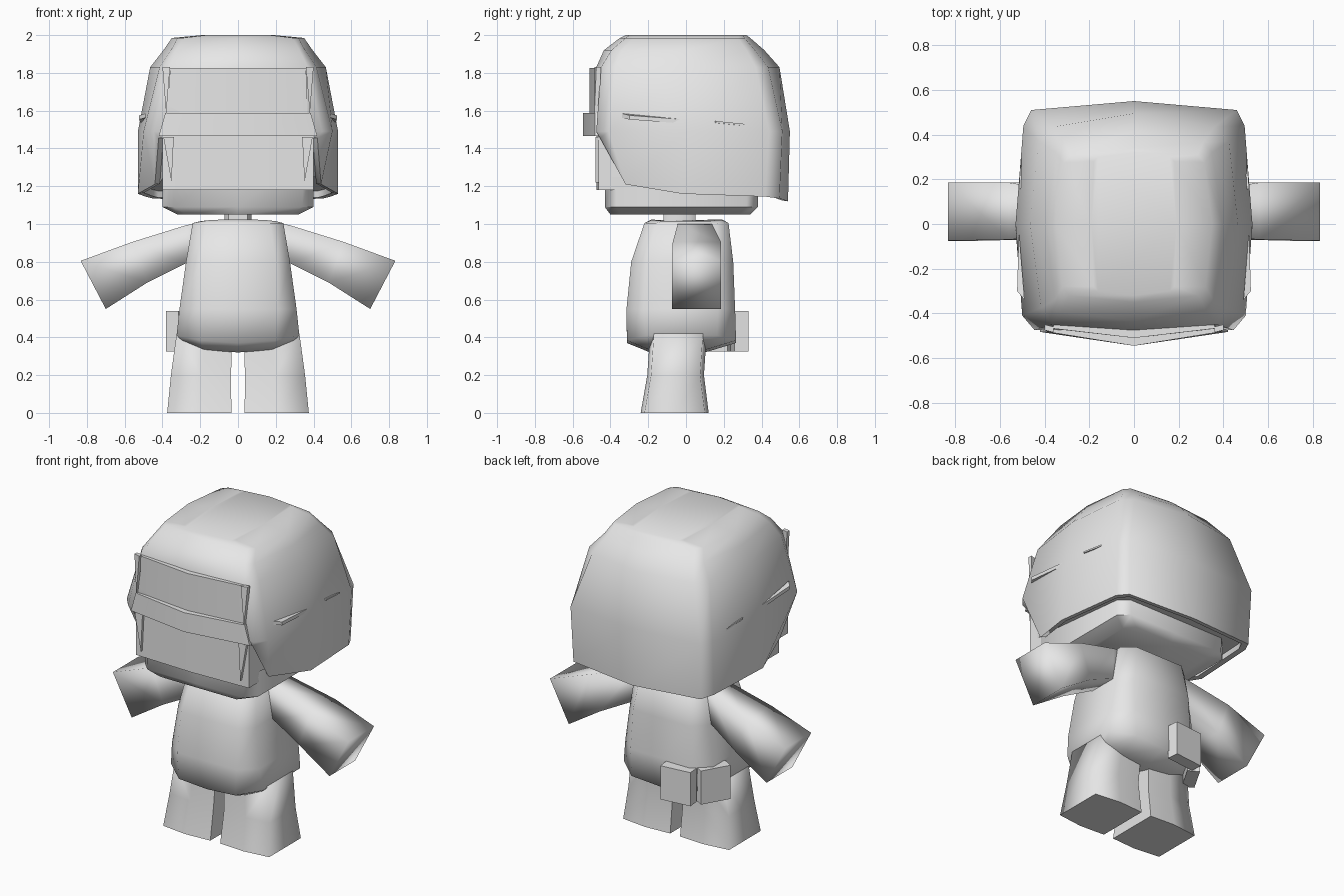
import bpy, bmesh, math
from mathutils import Vector, Matrix

if "Cube" in bpy.data.objects:
    bpy.data.objects.remove(bpy.data.objects["Cube"])

grey = bpy.data.materials.new("plain_grey")
grey.diffuse_color = (0.8, 0.8, 0.8, 1)
grey.use_nodes = True
grey.node_tree.nodes["Principled BSDF"].inputs["Base Color"].default_value = grey.diffuse_color


def finish(name, bm, angle=50):
    bmesh.ops.recalc_face_normals(bm, faces=bm.faces)
    me = bpy.data.meshes.new(name)
    bm.to_mesh(me)
    bm.free()
    me.materials.append(grey)
    ob = bpy.data.objects.new(name, me)
    bpy.context.collection.objects.link(ob)
    bpy.ops.object.select_all(action='DESELECT')
    ob.select_set(True)
    bpy.context.view_layer.objects.active = ob
    bpy.ops.object.shade_smooth_by_angle(angle=math.radians(angle))
    return ob


def loft(name, rings, angle=50):
    """Skin a list of point rings and cap both ends."""
    bm = bmesh.new()
    vs = [[bm.verts.new(p) for p in r] for r in rings]
    n = len(rings[0])
    for a, b in zip(vs, vs[1:]):
        for i in range(n):
            j = (i + 1) % n
            bm.faces.new((a[i], a[j], b[j], b[i]))
    bm.faces.new(vs[0])
    bm.faces.new(vs[-1])
    return finish(name, bm, angle)


def sym(half):
    """Close a half ring (first and last point on the centre line) by mirroring."""
    return half + [(-x, y, z) for x, y, z in half[-2:0:-1]]


def rounded(z, xa, xm, yf, yb, cut, lift=0):
    """Box-like ring with cut corners; lift raises the sides."""
    return sym([(0, yf, z), (xa, yf, z + lift / 3), (xm, yf + cut, z + lift),
                (xm, yb - cut, z + lift), (xa, yb, z + lift / 3), (0, yb, z)])


def bent_plate(name, x0, x1, yc, ye, yback, z0, z1):
    """Front plate with a centre ridge; x0 and x1 are bottom and top half widths."""
    return loft(name, [sym([(0, yc, z), (x, ye, z), (x, yback, z), (0, yback, z)])
                       for z, x in ((z0, x0), (z1, x1))], 20)


def wedge(name, tri, depth):
    """Thin triangular piece pushed along a vector."""
    d = Vector(depth)
    return loft(name, [tri, [tuple(Vector(p) + d) for p in tri]], 10)


# Body
loft("torso", [
    rounded(0.32, 0.18, 0.27, -0.19, 0.10, 0.05, 0.04),
    rounded(0.37, 0.20, 0.325, -0.313, 0.265, 0.10, 0.04),
    rounded(0.55, 0.21, 0.31, -0.315, 0.26, 0.09),
    rounded(0.80, 0.20, 0.275, -0.29, 0.25, 0.08),
    rounded(1.005, 0.17, 0.24, -0.22, 0.225, 0.06),
    rounded(1.025, 0.14, 0.20, -0.18, 0.19, 0.06, -0.01)], 85)
loft("neck", [rounded(z, 0.05, 0.072, -0.12, 0.05, 0.03) for z in (0.98, 1.08)])

# Head under the helmet
loft("head", [
    rounded(1.05, 0.27, 0.32, -0.40, 0.34, 0.06),
    rounded(1.09, 0.34, 0.40, -0.43, 0.38, 0.06),
    rounded(1.35, 0.35, 0.40, -0.43, 0.38, 0.06)], 50)

# Legs and arms, one for each side
for s, side in ((1, "right"), (-1, "left")):
    legs = []
    for z, xi, xo, yf, yb in ((0, 0.035, 0.375, -0.24, 0.12),
                              (0.2, 0.037, 0.355, -0.205, 0.095),
                              (0.42, 0.03, 0.325, -0.19, 0.11)):
        xm, ym = (xi + xo) / 2, (yf + yb) / 2
        legs.append([(s * x, y, z) for x, y in (
            (xi, yf + 0.01), (xm, yf), (xo, yf + 0.02), (xo, ym),
            (xo, yb - 0.02), (xm, yb), (xi, yb - 0.01), (xi, ym))])
    loft("leg_" + side, legs, 85)
    arms = []
    for xt, zt, xb, zb, yf, yb in ((0.16, 1.01, 0.20, 0.80, -0.04, 0.13),
                                   (0.27, 0.995, 0.28, 0.79, -0.045, 0.14),
                                   (0.56, 0.905, 0.48, 0.69, -0.07, 0.185),
                                   (0.833, 0.805, 0.70, 0.55, -0.075, 0.185)):
        arms.append([(s * xt, yf, zt), (s * xt, yb, zt), (s * xb, yb, zb), (s * xb, yf, zb)])
    loft("arm_" + side, arms, 100)

    # Helmet side fins, thin rear fins and visor brackets
    wedge("side_fin_" + side, [(s * 0.49, -0.34, 1.585), (s * 0.523, -0.30, 1.575),
                               (s * 0.515, -0.03, 1.555)], (0, 0, -0.022))
    wedge("rear_fin_" + side, [(s * 0.50, 0.15, 1.545), (s * 0.515, 0.16, 1.545),
                               (s * 0.505, 0.31, 1.53)], (0, 0, -0.01))
    wedge("upper_bracket_" + side, [(s * 0.36, -0.46, 1.83), (s * 0.40, -0.45, 1.83),
                                    (s * 0.38, -0.46, 1.58)], (0, -0.025, 0))
    wedge("lower_bracket_" + side, [(s * 0.34, -0.44, 1.46), (s * 0.395, -0.44, 1.46),
                                    (s * 0.352, -0.44, 1.22)], (0, -0.04, 0))

# Helmet shell: the lower front corners tuck in to the chin guard
levels = [
    (1.49, [(0, -0.45), (0.445, -0.475), (0.50, -0.41), (0.53, 0), (0.495, 0.44), (0.46, 0.51), (0, 0.55)]),
    (1.83, [(0, -0.475), (0.37, -0.45), (0.415, -0.375), (0.465, 0), (0.425, 0.37), (0.36, 0.435), (0, 0.495)]),
    (1.92, [(0, -0.435), (0.325, -0.395), (0.355, -0.34), (0.395, 0), (0.35, 0.32), (0.31, 0.365), (0, 0.415)]),
    (1.985, [(0, -0.35), (0.29, -0.32), (0.32, -0.28), (0.35, 0), (0.315, 0.275), (0.285, 0.31), (0, 0.34)]),
    (2.0, [(0, -0.32), (0.16, -0.30), (0.18, -0.28), (0.19, 0), (0.18, 0.28), (0.16, 0.30), (0, 0.32)])]
rim = [(0, -0.43, 1.46), (0.42, -0.455, 1.455), (0.44, -0.32, 1.21), (0.53, -0.02, 1.16),
       (0.49, 0.42, 1.145), (0.45, 0.495, 1.135), (0, 0.54, 1.12)]
inner = [(x * 0.94, y * 0.94, z + 0.005) for x, y, z in rim]
roof = [(x, y, min(z + 0.035, 1.25)) for x, y, z in inner]
loft("helmet", [sym(r) for r in [roof, inner, rim]
                + [[(x, y, z) for x, y in pts] for z, pts in levels]], 60)

# Face plates
bent_plate("visor", 0.37, 0.36, -0.51, -0.468, -0.40, 1.57, 1.825)
bent_plate("visor_ridge", 0.42, 0.385, -0.545, -0.483, -0.40, 1.465, 1.588)
bent_plate("chin_guard", 0.40, 0.40, -0.475, -0.462, -0.36, 1.18, 1.48)

# Belt pouches on the back left
for name, cx, cy, turn, w in (("back_pouch", -0.145, 0.283, 6, 0.20),
                              ("side_pouch", -0.30, 0.155, 60, 0.19)):
    bm = bmesh.new()
    m = (Matrix.Translation((cx, cy, 0.433)) @ Matrix.Rotation(math.radians(turn), 4, 'Z')
         @ Matrix.Diagonal((w, 0.075, 0.215, 1)))
    bmesh.ops.create_cube(bm, size=1, matrix=m)
    finish(name, bm, 20)
